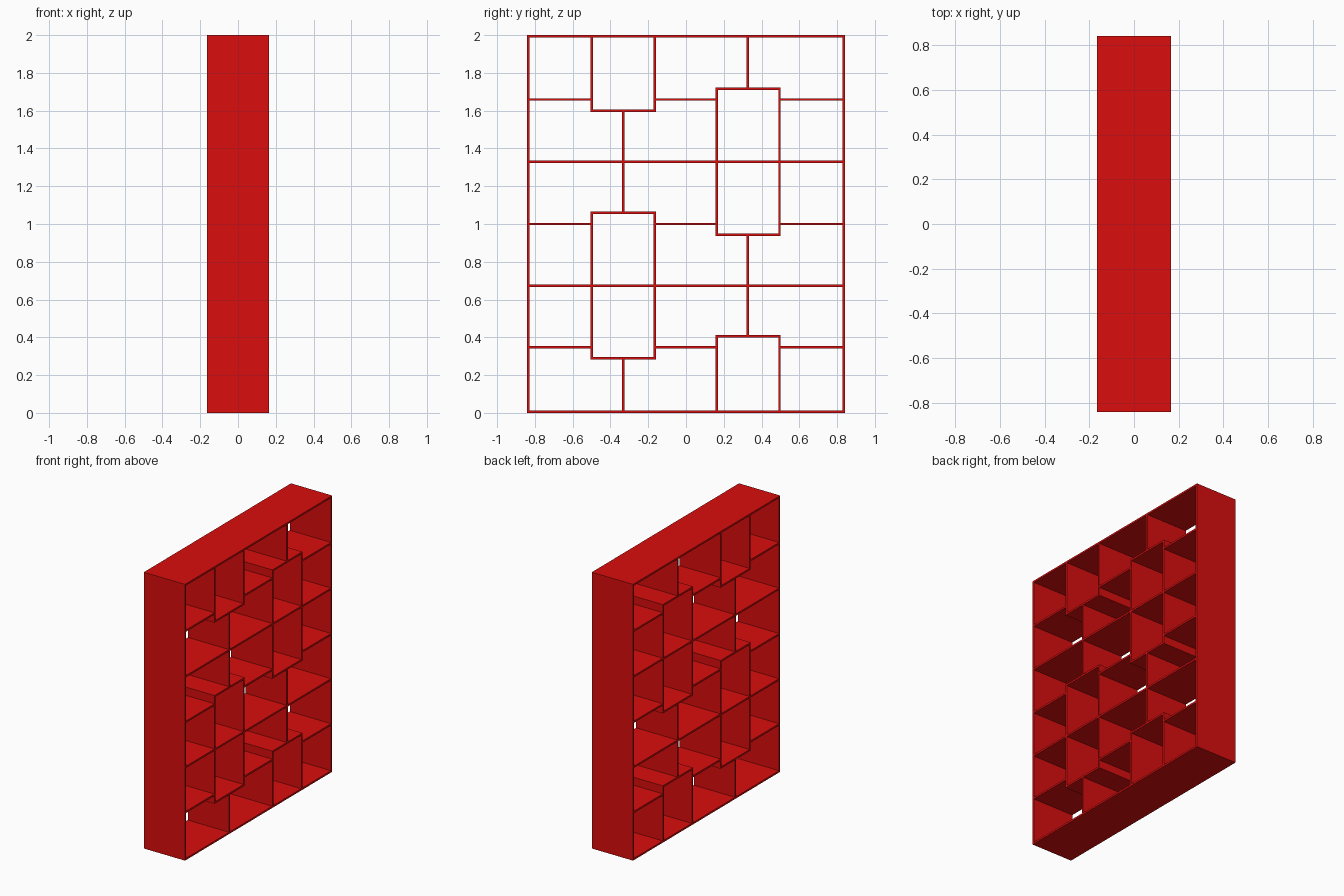
import bpy

cube = bpy.data.objects.get("Cube")
if cube:
    bpy.data.objects.remove(cube, do_unlink=True)

DEPTH = 0.33      # front-to-back size of every board
T = 0.013         # board thickness
H = T / 2
SIDE = 0.842 - H  # centre lines of the outer frame
BOTTOM, TOP = H, 2 - H
LOW_SHELF, HIGH_SHELF = 0.673, 1.329

red = bpy.data.materials.new("red lacquer")
red.use_nodes = True
colour = (0.7, 0.004, 0.004, 1)
red.diffuse_color = colour
red.node_tree.nodes["Principled BSDF"].inputs["Base Color"].default_value = colour


def board(name, y0, y1, z0, z1):
    bpy.ops.mesh.primitive_cube_add(size=1, location=(0, (y0 + y1) / 2, (z0 + z1) / 2))
    ob = bpy.context.object
    ob.name = name
    ob.scale = (DEPTH, y1 - y0, z1 - z0)
    bpy.ops.object.transform_apply(location=False, rotation=False, scale=True)
    ob.data.materials.append(red)


def upright(name, y, *levels):
    """Vertical board fitted between each pair of neighbouring levels."""
    for z0, z1 in zip(levels, levels[1:]):
        board(name, y - H, y + H, z0 + H, z1 - H)


def shelf(name, z, y0, y1, fit=-H):
    """Horizontal board between two uprights; fit=H caps their ends."""
    board(name, y0 - fit, y1 + fit, z - H, z + H)


# Outer frame
shelf("bottom_panel", BOTTOM, -SIDE, SIDE, H)
shelf("top_panel", TOP, -SIDE, SIDE, H)
for y in (-SIDE, SIDE):
    upright("side_panel", y, BOTTOM, TOP)

# Full-width shelves
for z in (LOW_SHELF, HIGH_SHELF):
    shelf("long_shelf", z, -SIDE, SIDE)

# Box compartments: two columns, the second is the first turned upside down
FRONT_BOX = (-0.498, -0.166)
BACK_BOX = (0.163, 0.495)
for y in FRONT_BOX:
    upright("box_side", y, 0.289, LOW_SHELF, 1.06)
    upright("box_side", y, 1.60, TOP)
for z in (0.289, 1.06, 1.60):
    shelf("box_end", z, *FRONT_BOX, H)
for y in BACK_BOX:
    upright("box_side", y, BOTTOM, 0.405)
    upright("box_side", y, 0.942, HIGH_SHELF, 1.717)
for z in (0.405, 0.942, 1.717):
    shelf("box_end", z, *BACK_BOX, H)

# Single dividers linking the boxes
upright("divider", -0.331, BOTTOM, 0.289)
upright("divider", -0.331, 1.06, HIGH_SHELF, 1.60)
upright("divider", 0.328, 0.405, LOW_SHELF, 0.942)
upright("divider", 0.328, 1.717, TOP)

# Short shelves between the frame and the boxes
for z in (0.347, 1.0, 1.659):
    shelf("short_shelf", z, -SIDE, FRONT_BOX[0])
    shelf("short_shelf", z, FRONT_BOX[1], BACK_BOX[0])
    shelf("short_shelf", z, BACK_BOX[1], SIDE)
